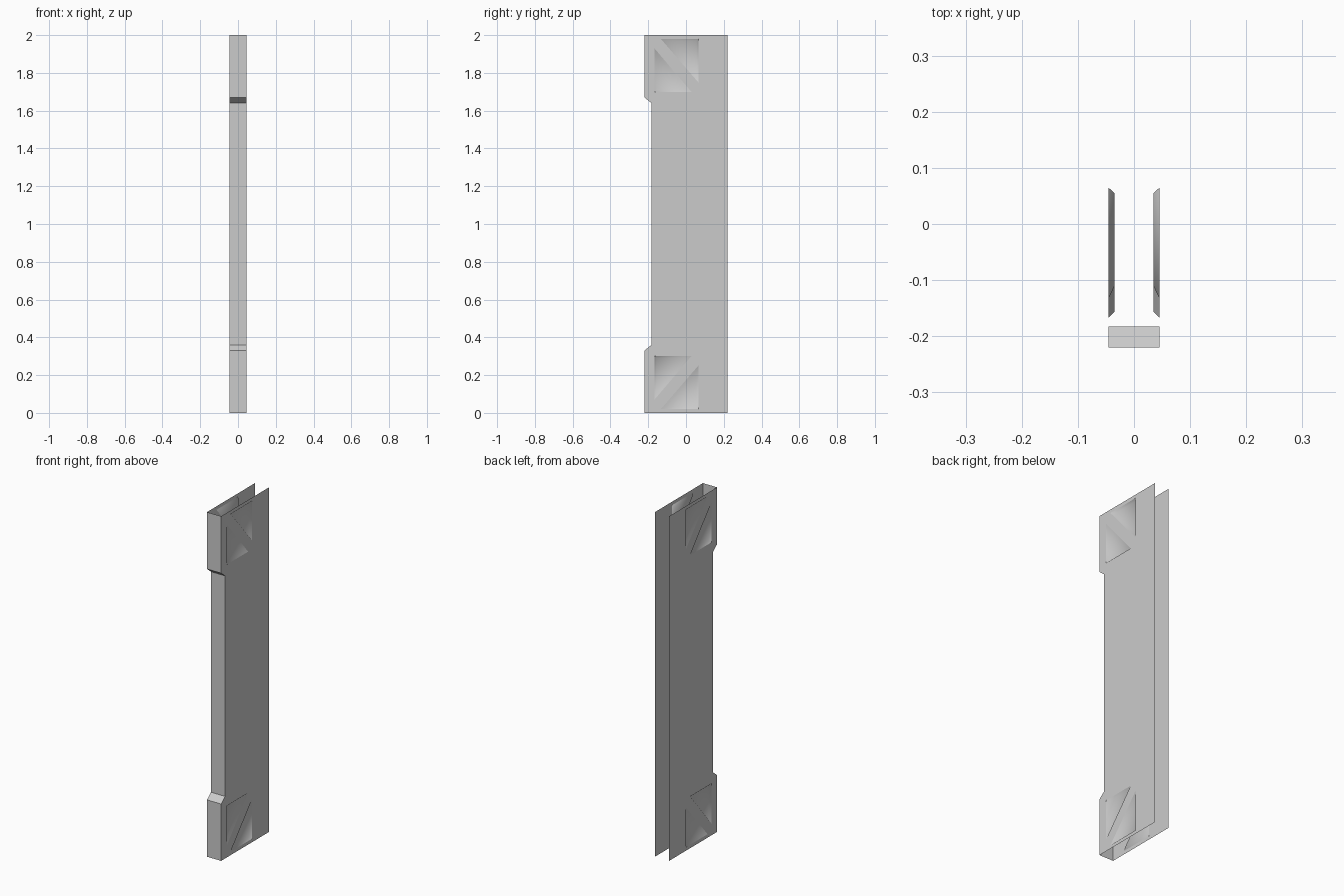
import bpy
import bmesh
from mathutils import Vector
from mathutils.geometry import intersect_line_line_2d, normal

old = bpy.data.objects.get("Cube")
if old:
    bpy.data.objects.remove(old, do_unlink=True)

W = 0.0455       # half width of the channel
DEPTH = 0.011    # depth of the pressed recesses
INSET = 0.0105   # run of the sloped recess walls

grey = bpy.data.materials.new("plain grey")
grey.diffuse_color = (0.6, 0.6, 0.6, 1)
grey.use_nodes = True
grey.node_tree.nodes["Principled BSDF"].inputs["Base Color"].default_value = (0.6, 0.6, 0.6, 1)

# Front edge of the channel (y, z), with the stepped-back middle
front = [(-0.22, 0), (-0.22, 0.33), (-0.183, 0.36),
         (-0.183, 1.64), (-0.22, 1.67), (-0.22, 2)]
outline = front + [(0.22, 2), (0.22, 0)]

# Two triangular recesses at the top, mirrored to the bottom
top_recesses = [[(-0.167, 1.70), (0.028, 1.70), (-0.167, 1.93)],
                [(0.065, 1.98), (-0.133, 1.98), (0.065, 1.75)]]
recesses = top_recesses + [[(y, 2 - z) for y, z in reversed(t)] for t in top_recesses]


def finish(bm, name):
    mesh = bpy.data.meshes.new(name)
    bm.to_mesh(mesh)
    bm.free()
    mesh.materials.append(grey)
    obj = bpy.data.objects.new(name, mesh)
    bpy.context.collection.objects.link(obj)
    return obj


def inset_triangle(tri, d):
    """Move every side of a triangle inwards by d."""
    p = [Vector(c) for c in tri]
    a, b, c = (p[1] - p[2]).length, (p[2] - p[0]).length, (p[0] - p[1]).length
    centre = (p[0] * a + p[1] * b + p[2] * c) / (a + b + c)
    area = abs((p[1] - p[0]).cross(p[2] - p[0])) / 2
    radius = 2 * area / (a + b + c)
    return [centre + (v - centre) * (1 - d / radius) for v in p]


def side_panel(name, side):
    bm = bmesh.new()

    def loop(points, x):
        return [bm.verts.new((x * side, y, z)) for y, z in points]

    def ring(verts):
        return [bm.edges.new((v, verts[(i + 1) % len(verts)])) for i, v in enumerate(verts)]

    # Flat sheet with triangular holes
    edges = ring(loop(outline, W))
    rims = [loop(t, W) for t in recesses]
    rim_edges = [e for r in rims for e in ring(r)]
    bmesh.ops.triangle_fill(bm, edges=edges + rim_edges, use_beauty=True,
                            normal=(side, 0, 0))
    # Sloped walls and floor of each recess
    for tri, rim in zip(recesses, rims):
        floor = loop(inset_triangle(tri, INSET), W - DEPTH)
        bm.faces.new(floor).smooth = True
        for i in range(3):
            j = (i + 1) % 3
            bm.faces.new((rim[i], rim[j], floor[j], floor[i])).smooth = True
    for f in bm.faces:
        f.normal_update()
        if f.normal.x * side < 0:
            f.normal_flip()
    for e in rim_edges:
        e.smooth = False
    return finish(bm, name)


side_panel("left_side_panel", 1)
side_panel("right_side_panel", -1)

# Folded front strip joining both sides
bm = bmesh.new()
rows = [[bm.verts.new((x, y, z)) for x in (-W, W)] for y, z in front]
for a, b in zip(rows, rows[1:]):
    bm.faces.new((a[0], a[1], b[1], b[0]))
finish(bm, "front_panel")
